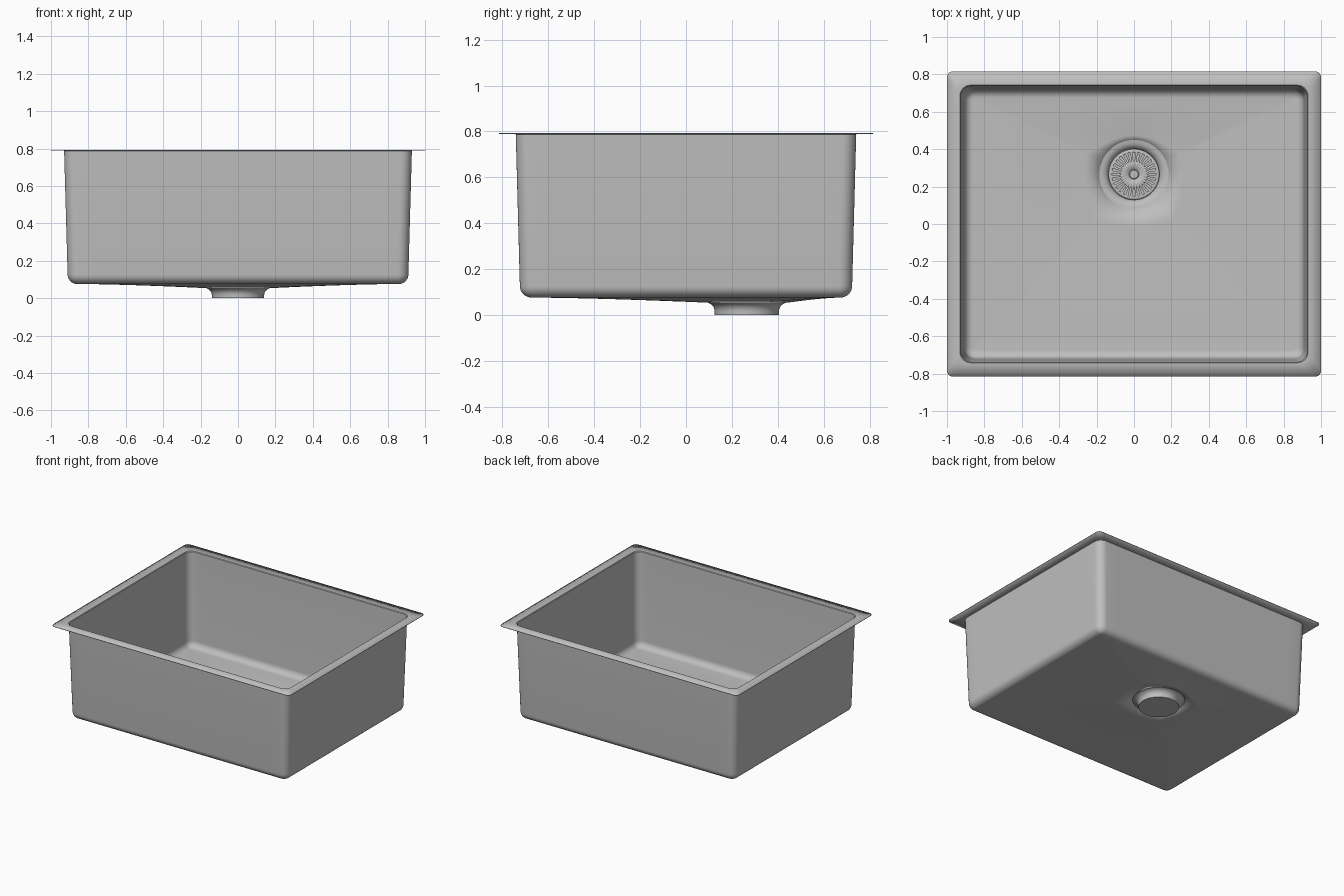
import bpy, bmesh, math

if "Cube" in bpy.data.objects:
    bpy.data.objects.remove(bpy.data.objects["Cube"])

DRAIN = (0.0, 0.265)
steel = bpy.data.materials.new("brushed steel grey")
steel.diffuse_color = (0.52, 0.52, 0.52, 1)
steel.use_nodes = True
steel.node_tree.nodes["Principled BSDF"].inputs["Base Color"].default_value = steel.diffuse_color


def finish(name, bm, angle=35):
    bmesh.ops.recalc_face_normals(bm, faces=bm.faces) if name != "sink_bowl" else None
    me = bpy.data.meshes.new(name)
    bm.to_mesh(me)
    bm.free()
    me.materials.append(steel)
    ob = bpy.data.objects.new(name, me)
    bpy.context.collection.objects.link(ob)
    bpy.ops.object.select_all(action='DESELECT')
    ob.select_set(True)
    bpy.context.view_layer.objects.active = ob
    bpy.ops.object.shade_smooth_by_angle(angle=math.radians(angle))
    return ob


def rounded_rect(hx, hy, r, corner=8, side=20):
    """Counter-clockwise rounded rectangle with evenly split sides."""
    arcs = []
    for k, (sx, sy) in enumerate([(1, 1), (-1, 1), (-1, -1), (1, -1)]):
        arcs.append([(sx * (hx - r) + r * math.cos((k + i / corner) * math.pi / 2),
                      sy * (hy - r) + r * math.sin((k + i / corner) * math.pi / 2))
                     for i in range(corner + 1)])
    pts = []
    for k, arc in enumerate(arcs):
        a, b = arc[-1], arcs[(k + 1) % 4][0]
        pts += arc
        pts += [(a[0] + (b[0] - a[0]) * i / side, a[1] + (b[1] - a[1]) * i / side)
                for i in range(1, side)]
    return pts


def loft(bm, rings):
    """Bridge consecutive rings of (x, y, z) points."""
    loops = [[bm.verts.new(p) for p in ring] for ring in rings]
    for a, b in zip(loops, loops[1:]):
        n = len(a)
        for i in range(n):
            bm.faces.new((a[i], a[(i + 1) % n], b[(i + 1) % n], b[i]))
    return loops


def lathe(name, profile, segs=64):
    """Revolve (r, z) points about the drain axis; radius 0 ends become caps."""
    bm = bmesh.new()
    rings = [[(DRAIN[0] + r * math.cos(2 * math.pi * i / segs),
               DRAIN[1] + r * math.sin(2 * math.pi * i / segs), z) for i in range(segs)]
             for r, z in profile]
    loops = loft(bm, rings)
    bm.faces.new(loops[0])
    bm.faces.new(loops[-1])
    return finish(name, bm)


# Bowl: flange, tapered walls, bottom fillet, floor falling to the drain
rings = []


def add_rect(hx, hy, r, z):
    rings.append([(x, y, z) for x, y in rounded_rect(hx, hy, r)])


add_rect(1.0, 0.815, 0.03, 0.793)
add_rect(0.93, 0.742, 0.055, 0.793)
add_rect(0.926, 0.738, 0.055, 0.789)
add_rect(0.907, 0.72, 0.055, 0.127)
for i in range(1, 9):
    a = i / 8 * math.pi / 2
    inset = 0.047 * (1 - math.cos(a))
    add_rect(0.907 - inset, 0.72 - inset, 0.055 - inset, 0.127 - 0.047 * math.sin(a))
edge = rings[-1]
for k in range(1, 9):
    t = k / 8
    ring = []
    for x, y, z in edge:
        dx, dy = x - DRAIN[0], y - DRAIN[1]
        s = 0.18 / math.hypot(dx, dy)
        f = 1 - t + t * s
        ring.append((DRAIN[0] + dx * f, DRAIN[1] + dy * f, 0.08 - 0.022 * t ** 1.5))
    rings.append(ring)
bm = bmesh.new()
loft(bm, rings)
bowl = finish("sink_bowl", bm)
sheet = bowl.modifiers.new("sheet", 'SOLIDIFY')
sheet.thickness = 0.004
sheet.offset = -1

# Drain cup: flared throat with a closed base
flare = [(0.14 + 0.045 * (1 - math.sin(a)), 0.018 + 0.04 * (1 - math.cos(a)))
         for a in [i / 6 * math.pi / 2 for i in range(7)]]
flare = [(0.14 + 0.045 * (1 - math.cos(a)), 0.016 + 0.04 * math.sin(a))
         for a in [i / 6 * math.pi / 2 for i in range(7)]]
outer = [(0.14, 0.0)] + flare
inner = [(r - 0.005, z + 0.004) for r, z in reversed(flare)]
lathe("drain_cup", outer + [(0.185, 0.061)] + inner + [(0.135, 0.005)])

# Strainer: disc with radial slots
bm = bmesh.new()
SLOTS = 28
angles = []
for i in range(SLOTS):
    for f in (-0.22, 0.0, 0.22, 0.5):
        angles.append((i + f) * 2 * math.pi / SLOTS)
radii = [0.02, 0.072, 0.118, 0.128, 0.134]
loops = loft(bm, [[(DRAIN[0] + r * math.cos(a), DRAIN[1] + r * math.sin(a),
                    0.026 if r < 0.13 else 0.022) for a in angles] for r in radii])
holes = []
for f in bm.faces:
    c = f.calc_center_median()
    r = math.hypot(c.x - DRAIN[0], c.y - DRAIN[1])
    u = math.atan2(c.y - DRAIN[1], c.x - DRAIN[0]) / (2 * math.pi) * SLOTS
    if 0.072 < r < 0.118 and abs(u - round(u)) < 0.2:
        holes.append(f)
bmesh.ops.delete(bm, geom=holes, context='FACES')
bmesh.ops.reverse_faces(bm, faces=bm.faces)
strainer = finish("strainer_disc", bm)
plate = strainer.modifiers.new("plate", 'SOLIDIFY')
plate.thickness = 0.008
plate.offset = 0

# Strainer knob
lathe("strainer_knob", [(0.026, 0.02), (0.026, 0.036), (0.022, 0.04), (0.01, 0.041)], 32)
